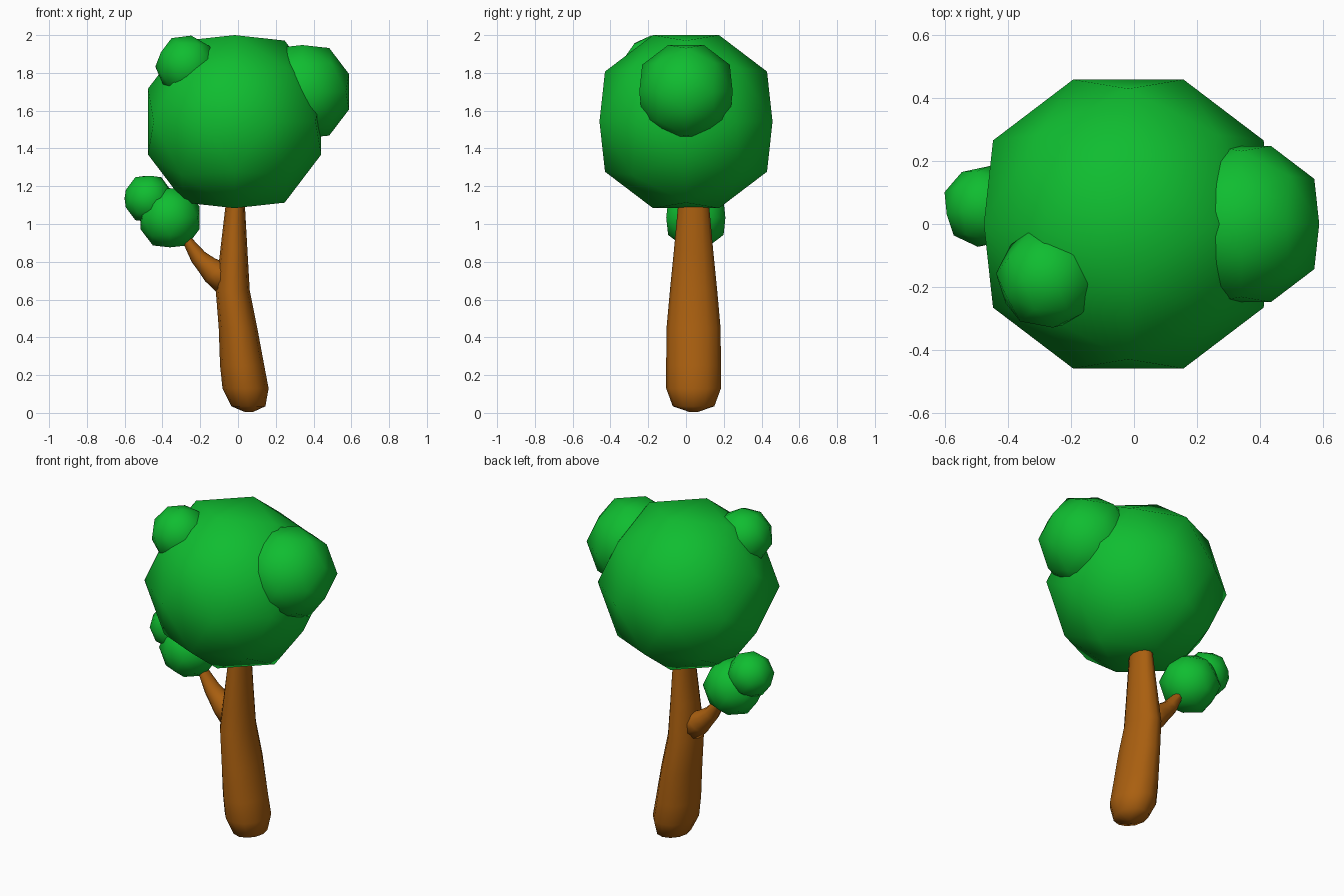
import bpy, bmesh, math
from mathutils import Vector, Matrix, Euler

if "Cube" in bpy.data.objects:
    bpy.data.objects.remove(bpy.data.objects["Cube"])


def material(name, color):
    m = bpy.data.materials.new(name)
    m.diffuse_color = (*color, 1)
    m.use_nodes = True
    m.node_tree.nodes["Principled BSDF"].inputs["Base Color"].default_value = m.diffuse_color
    return m


GREEN = material("leaf_green", (0.005, 0.51, 0.03))
BROWN = material("bark_brown", (0.40, 0.115, 0.005))


def finish(bm, name, mat):
    bmesh.ops.recalc_face_normals(bm, faces=bm.faces[:])
    for f in bm.faces:
        f.smooth = True
    me = bpy.data.meshes.new(name)
    bm.to_mesh(me)
    bm.free()
    me.materials.append(mat)
    ob = bpy.data.objects.new(name, me)
    bpy.context.collection.objects.link(ob)
    return ob


def leaf_ball(name, center, size, rot=(0, 0, 0)):
    """60-sided ball: hull of icosahedron and dodecahedron corners."""
    pts = []
    for a, b in ((0.429, 0.265), (0.175, 0.458)):
        for s in (1, -1):
            for t in (1, -1):
                p = (0, s * a, t * b)
                pts += [p, (p[2], p[0], p[1]), (p[1], p[2], p[0])]
    pts += [(x, y, z) for x in (-.283, .283) for y in (-.283, .283) for z in (-.283, .283)]
    bm = bmesh.new()
    mat = Matrix.Translation(center) @ Euler([math.radians(r) for r in rot]).to_matrix().to_4x4()
    for p in pts:
        bm.verts.new(mat @ (Vector(p) * size))
    bmesh.ops.convex_hull(bm, input=bm.verts[:])
    finish(bm, name, GREEN)


def limb(name, rings, sides=12):
    """Loft of oval rings: (x, y, z, x radius, y radius, tilt in degrees)."""
    bm = bmesh.new()
    loops = []
    for x, y, z, rx, ry, tilt in rings:
        t = math.radians(tilt)
        loop = []
        for i in range(sides):
            a = 2 * math.pi * i / sides
            u = rx * math.cos(a)
            loop.append(bm.verts.new((x + u * math.cos(t), y + ry * math.sin(a), z + u * math.sin(t))))
        loops.append(loop)
    for lo, hi in zip(loops, loops[1:]):
        for i in range(sides):
            j = (i + 1) % sides
            bm.faces.new((lo[i], lo[j], hi[j], hi[i]))
    bm.faces.new(loops[0])
    bm.faces.new(loops[-1])
    finish(bm, name, BROWN)


# Trunk leaning slightly, with a rounded foot
limb("trunk", [
    (0.058, 0.04, 0.004, 0.02, 0.02, 0),
    (0.055, 0.04, 0.035, 0.09, 0.11, 0),
    (0.040, 0.04, 0.13, 0.122, 0.145, 0),
    (0.022, 0.04, 0.25, 0.117, 0.145, 0),
    (0.000, 0.04, 0.45, 0.102, 0.143, 0),
    (-0.028, 0.04, 0.65, 0.090, 0.125, 0),
    (-0.022, 0.04, 0.86, 0.072, 0.104, 0),
    (-0.015, 0.04, 1.09, 0.052, 0.083, 0),
    (-0.015, 0.04, 1.25, 0.045, 0.07, 0),
])

# Side branch
limb("branch", [
    (-0.045, 0.04, 0.69, 0.085, 0.08, 40),
    (-0.12, 0.045, 0.745, 0.072, 0.07, 42),
    (-0.165, 0.047, 0.782, 0.055, 0.06, 42),
    (-0.21, 0.05, 0.825, 0.044, 0.05, 37),
    (-0.275, 0.05, 0.923, 0.024, 0.035, 32),
    (-0.305, 0.05, 0.98, 0.02, 0.03, 30),
], 10)

# Foliage
leaf_ball("crown", (-0.018, 0, 1.542), 1.0)
leaf_ball("right_clump", (0.34, 0, 1.70), 0.54)
leaf_ball("upper_left_clump", (-0.272, -0.172, 1.838), 0.33, (20, 10, -35))
leaf_ball("branch_clump", (-0.36, 0.052, 1.033), 0.342)
leaf_ball("branch_tip_clump", (-0.475, 0.056, 1.134), 0.265, (0, 0, 12))
